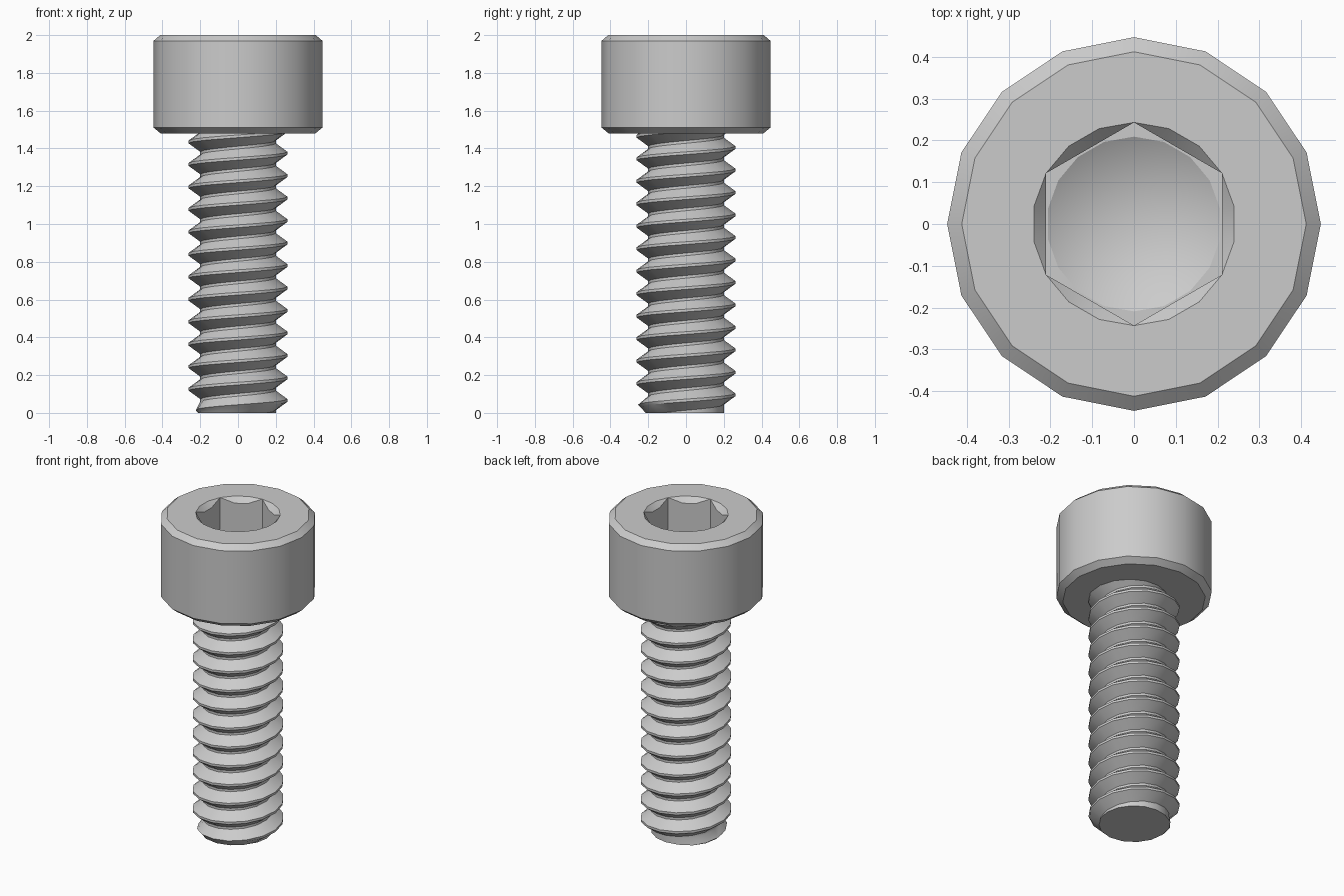
import bpy, bmesh
from math import sin, cos, pi, radians

cube = bpy.data.objects.get("Cube")
if cube:
    bpy.data.objects.remove(cube, do_unlink=True)

steel = bpy.data.materials.new("grey_steel")
steel.use_nodes = True
GREY = (0.6, 0.6, 0.6, 1)
steel.diffuse_color = GREY
steel.node_tree.nodes["Principled BSDF"].inputs["Base Color"].default_value = GREY


def ring(bm, count, radius, z, start=0.0):
    """Closed ring of vertices; radius and z may be functions of the index."""
    out = []
    for i in range(count):
        a = start + 2 * pi * i / count
        r = radius(i) if callable(radius) else radius
        h = z(i) if callable(z) else z
        out.append(bm.verts.new((r * cos(a), r * sin(a), h)))
    return out


def skin(bm, a, b):
    """Quads between two equal rings."""
    n = len(a)
    for i in range(n):
        j = (i + 1) % n
        bm.faces.new((a[i], a[j], b[j], b[i]))


def finish(bm, name, angle):
    bmesh.ops.remove_doubles(bm, verts=bm.verts[:], dist=1e-5)
    bmesh.ops.recalc_face_normals(bm, faces=bm.faces[:])
    mesh = bpy.data.meshes.new(name)
    bm.to_mesh(mesh)
    bm.free()
    ob = bpy.data.objects.new(name, mesh)
    bpy.context.collection.objects.link(ob)
    mesh.materials.append(steel)
    bpy.ops.object.select_all(action='DESELECT')
    ob.select_set(True)
    bpy.context.view_layer.objects.active = ob
    bpy.ops.object.shade_smooth_by_angle(angle=radians(angle))


# Head: chamfered cylinder
HEAD_BOTTOM = 1.48
bm = bmesh.new()
profile = [(0.41, HEAD_BOTTOM), (0.447, 1.51), (0.447, 1.97), (0.412, 2.0)]
rings = [ring(bm, 16, r, z) for r, z in profile]
for lower, upper in zip(rings, rings[1:]):
    skin(bm, lower, upper)
bm.faces.new(rings[0][::-1])

# Hex socket: countersunk rim, flat walls, drilled cone floor
RIM, FLAT, FLOOR = 0.243, 0.2104, 1.74


def hex_radius(i):
    return RIM if i % 3 == 0 else FLAT / cos(radians(10))


def hex_top(i):
    return 2.0 if i % 3 == 0 else 1.968


rim = ring(bm, 18, RIM, 2.0, pi / 2)
wall_top = ring(bm, 18, hex_radius, hex_top, pi / 2)
wall_base = ring(bm, 18, hex_radius, FLOOR, pi / 2)
drill = ring(bm, 18, 0.209, FLOOR, pi / 2)
tip = bm.verts.new((0, 0, FLOOR - 0.12))
for a, b in ((rim, wall_top), (wall_top, wall_base), (wall_base, drill)):
    skin(bm, a, b)
for i in range(18):
    bm.faces.new((drill[i], drill[(i + 1) % 18], tip))

# Flat annulus on top of the head
loops = []
for loop in (rings[-1], rim):
    for i, v in enumerate(loop):
        loops.append(bm.edges.get((v, loop[(i + 1) % len(loop)])))
bmesh.ops.triangle_fill(bm, edges=loops, use_beauty=True)
bmesh.ops.dissolve_limit(bm, angle_limit=radians(0.5), verts=rings[-1] + rim,
                         edges=[e for e in bm.edges
                                if all(abs(v.co.z - 2) < 1e-5 for v in e.verts)])
finish(bm, "socket_head", 30)

# Threaded shank: helical sweep of one thread profile, trimmed at both ends
PITCH, SEG, MAJOR, MINOR = 0.119, 16, 0.262, 0.2
tooth = [(-0.44, MINOR), (-0.06, MAJOR), (0.06, MAJOR), (0.44, MINOR)]
START = 1.375 - 14 * PITCH
TURNS = 16
bm = bmesh.new()
helix = []
for i in range(TURNS * SEG):
    a = 2 * pi * i / SEG
    column = []
    for offset, r in tooth:
        z = START + PITCH * (i / SEG + offset)
        r = min(r, max(0.2, 0.21 + z))      # lead-in chamfer at the tip
        column.append(bm.verts.new((r * cos(a), r * sin(a), z)))
    helix.append(column)
for i in range(len(helix) - 1):
    here, after = list(helix[i]), list(helix[i + 1])
    if i + 1 + SEG < len(helix):
        here.append(helix[i + SEG][0])
        after.append(helix[i + 1 + SEG][0])
    for k in range(len(here) - 1):
        bm.faces.new((here[k], after[k], after[k + 1], here[k + 1]))
for z, normal in ((0.0, -1), (HEAD_BOTTOM + 0.01, 1)):
    geom = bm.verts[:] + bm.edges[:] + bm.faces[:]
    cut = bmesh.ops.bisect_plane(bm, geom=geom, dist=1e-6, plane_co=(0, 0, z),
                                 plane_no=(0, 0, normal), clear_outer=True)
    edges = [e for e in cut["geom_cut"]
             if isinstance(e, bmesh.types.BMEdge) and e.is_boundary]
    bmesh.ops.contextual_create(bm, geom=edges)
finish(bm, "threaded_shank", 30)
